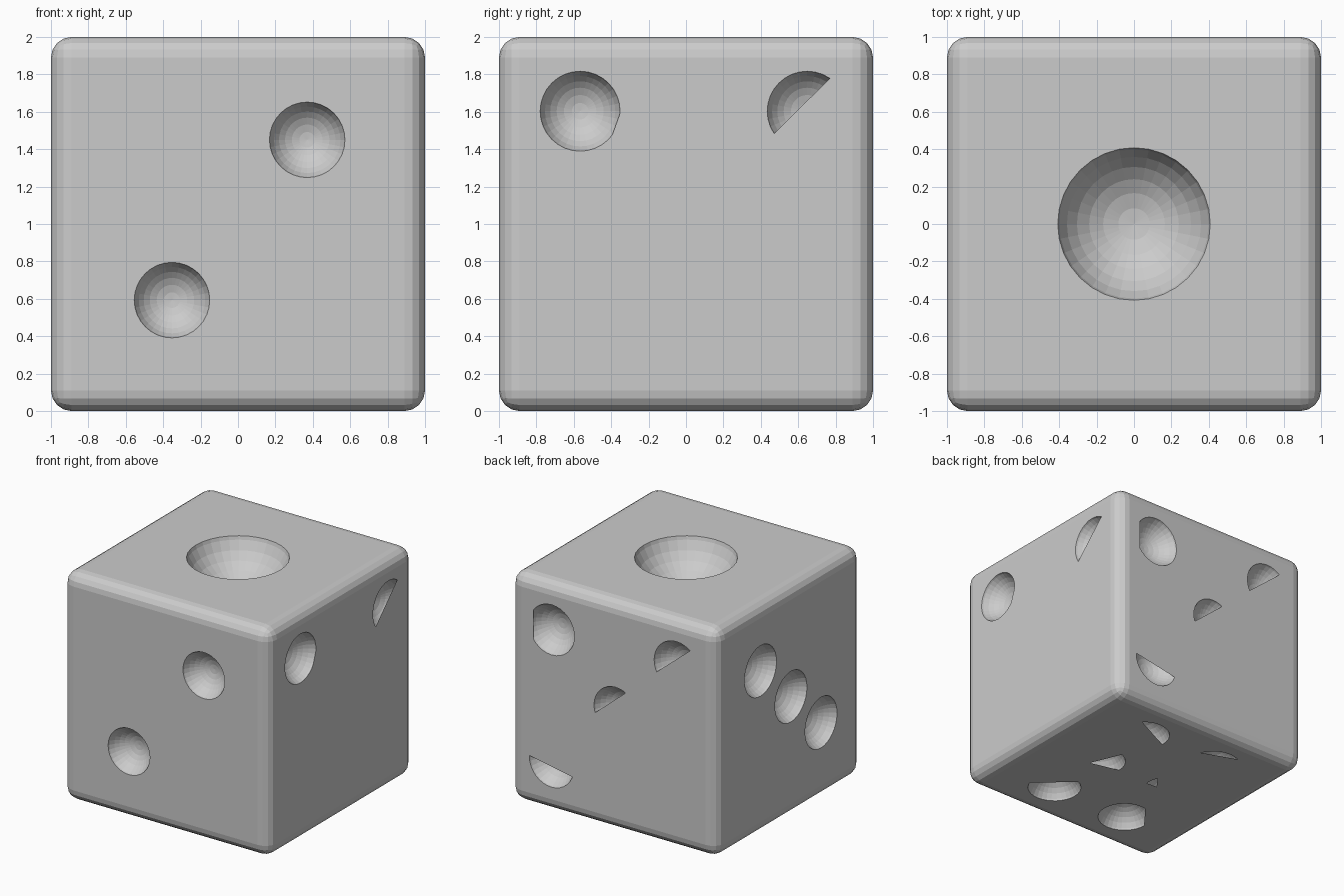
import bpy, bmesh
from mathutils import Matrix, Vector

if "Cube" in bpy.data.objects:
    bpy.data.objects.remove(bpy.data.objects["Cube"])

# Face frames: right and up directions as seen from outside
FRAMES = {
    "front": ((1, 0, 0), (0, 0, 1)),
    "right": ((0, 1, 0), (0, 0, 1)),
    "back": ((-1, 0, 0), (0, 0, 1)),
    "left": ((0, -1, 0), (0, 0, 1)),
    "top": ((1, 0, 0), (0, 1, 0)),
    "bottom": ((0, 1, 0), (1, 0, 0)),
}

# Dots: face, centre, radius, chords (the right side of each chord is closed over)
DOTS = [
    ("top", (0, 0), .41, []),
    ("front", (.37, 1.45), .203, []),
    ("front", (-.353, .593), .203, []),
    ("left", (-.40, 1.43), .222, []),
    ("left", (.02, 1.045), .222, []),
    ("left", (.435, .66), .222, []),
    ("right", (-.566, 1.603), .215, [((-.396, 1.472), (-.35, 1.6))]),
    ("right", (.648, 1.603), .215, [((.468, 1.48), (.77, 1.78))]),
    ("back", (-.597, 1.59), .22, [((-.772, 1.72), (-.772, 1.46))]),
    ("back", (.607, 1.595), .216, [((.423, 1.5), (.742, 1.767))]),
    ("back", (.02, 1.045), .21, [((-.175, .982), (.124, 1.236))]),
    ("back", (-.6, .43), .215, [((-.387, .357), (-.811, .436))]),
    ("bottom", (-.57, .385), .222, [((-.356, .278), (-.639, .595))]),
    ("bottom", (-.57, -.375), .222, [((-.544, -.571), (-.35, -.413))]),
    ("bottom", (0, .38), .222, [((.219, .304), (-.066, .424)),
                                ((-.066, .424), (-.003, .167))]),
    ("bottom", (.57, .38), .222, [((.736, .531), (.556, .162))]),
    ("bottom", (.57, -.38), .222, [((.661, -.185), (.761, -.46))]),
    ("bottom", (0, -.375), .222, [((-.021, -.149), (-.016, -.258)),
                                  ((-.016, -.258), (.087, -.182))]),
]


def frame(face):
    a, b = (Vector(v) for v in FRAMES[face])
    n = a.cross(b)
    m = Matrix((a, b, n)).transposed().to_4x4()
    # side faces measure height from the floor
    m.translation = n + (Vector((0, 0, 1)) if face in ("top", "bottom") else Vector())
    return m


def to_object(bm, name):
    mesh = bpy.data.meshes.new(name)
    bm.to_mesh(mesh)
    bm.free()
    obj = bpy.data.objects.new(name, mesh)
    bpy.context.collection.objects.link(obj)
    return obj


# Rounded cube body
bm = bmesh.new()
bmesh.ops.create_cube(bm, size=2, matrix=Matrix.Translation((0, 0, 1)))
bmesh.ops.bevel(bm, geom=bm.edges[:], offset=.11, segments=4, profile=.5, affect='EDGES')
body = to_object(bm, "die_body")

# Sphere cutters for the dots, centres slightly above each face
bm = bmesh.new()
for face, (a, b), r, chords in DOTS:
    bmesh.ops.create_uvsphere(bm, u_segments=32, v_segments=16, radius=r / .95,
                              matrix=frame(face) @ Matrix.Translation((a, b, .33 * r)))
cutter = to_object(bm, "dot_cutters")
cutter.hide_render = True

mod = body.modifiers.new("dots", 'BOOLEAN')
mod.operation = 'DIFFERENCE'
mod.solver = 'EXACT'
mod.object = cutter
bpy.context.view_layer.objects.active = body
bpy.ops.object.modifier_apply(modifier=mod.name)
bpy.data.objects.remove(cutter)

# Flat pieces closing part of some dots
for i, (face, (a, b), r, chords) in enumerate(DOTS):
    for j, (p, q) in enumerate(chords):
        bm = bmesh.new()
        bmesh.ops.create_circle(bm, cap_ends=True, segments=48, radius=r * 1.02,
                                matrix=Matrix.Translation((a, b, .0005 * (j + 1))))
        bmesh.ops.bisect_plane(bm, geom=bm.verts[:] + bm.edges[:] + bm.faces[:],
                               plane_co=(*p, 0), plane_no=(p[1] - q[1], q[0] - p[0], 0),
                               clear_outer=True)
        for f in bm.faces:
            f.normal_update()
            if f.normal.z < 0:
                f.normal_flip()
        bm.transform(frame(face))
        to_object(bm, f"dot_cover_{i}_{j}")
